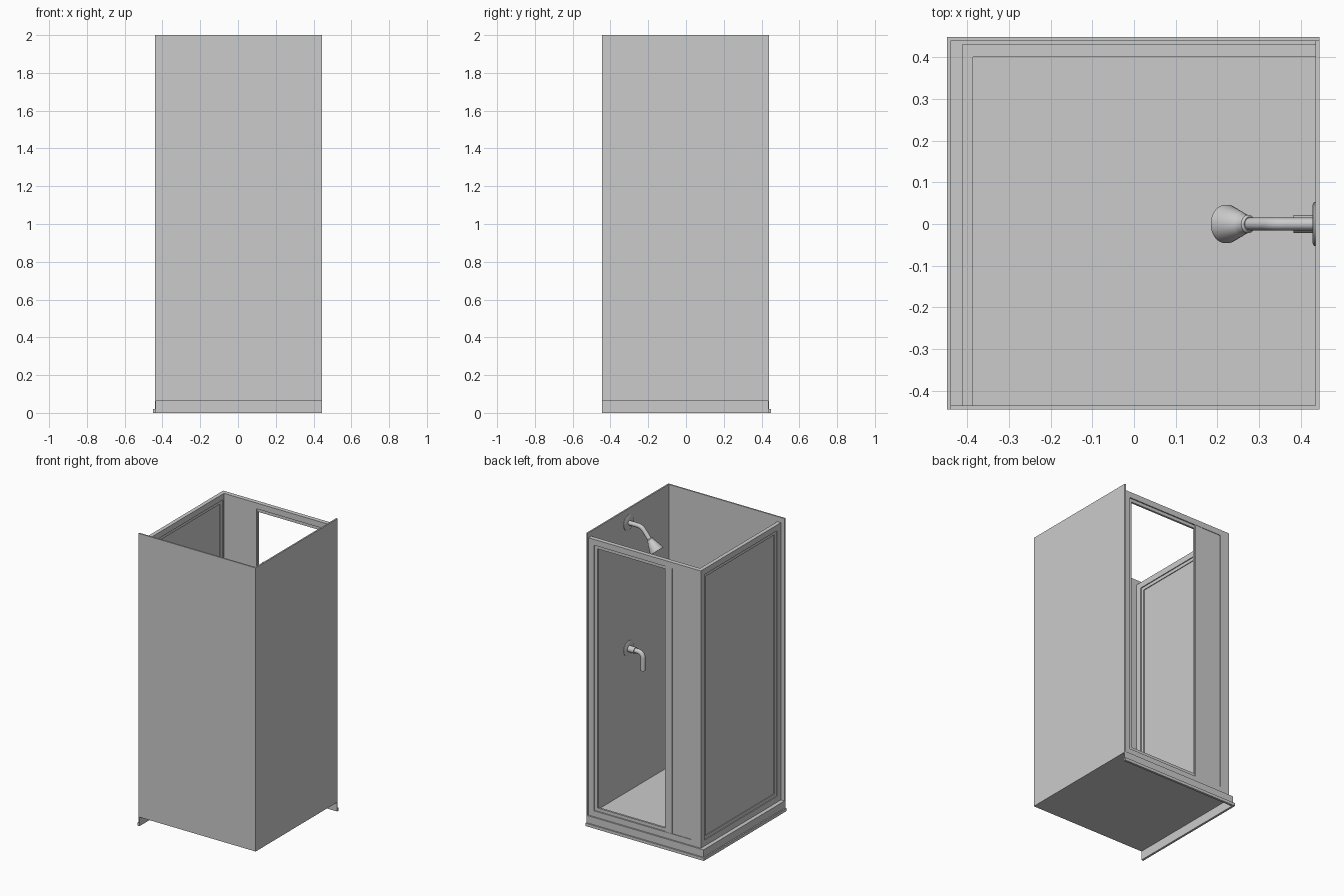
import bpy, bmesh, math
from mathutils import Vector, Matrix

if "Cube" in bpy.data.objects:
    bpy.data.objects.remove(bpy.data.objects["Cube"])


def boxes(name, bounds):
    """One object made of boxes given as (x0, x1, y0, y1, z0, z1)."""
    bm = bmesh.new()
    for x0, x1, y0, y1, z0, z1 in bounds:
        m = Matrix.Translation(((x0 + x1) / 2, (y0 + y1) / 2, (z0 + z1) / 2))
        m = m @ Matrix.Diagonal((x1 - x0, y1 - y0, z1 - z0, 1))
        bmesh.ops.create_cube(bm, size=1, matrix=m)
    me = bpy.data.meshes.new(name)
    bm.to_mesh(me)
    bm.free()
    ob = bpy.data.objects.new(name, me)
    bpy.context.collection.objects.link(ob)
    return ob


def frame(name, axis, a0, a1, d0, d1, z0, z1, w):
    """Rectangular frame; axis 'x' runs along x, 'y' runs along y, w = bar width."""
    bars = [(a0, a0 + w, z0, z1), (a1 - w, a1, z0, z1),
            (a0 + w, a1 - w, z0, z0 + w), (a0 + w, a1 - w, z1 - w, z1)]
    out = []
    for p, q, b, t in bars:
        out.append((p, q, d0, d1, b, t) if axis == 'x' else (d0, d1, p, q, b, t))
    return boxes(name, out)


def smooth(ob):
    bpy.ops.object.select_all(action='DESELECT')
    ob.select_set(True)
    bpy.context.view_layer.objects.active = ob
    bpy.ops.object.shade_smooth_by_angle(angle=math.radians(35))


def lathe(name, origin, direction, profile, n=32):
    """Closed turned part: profile of (distance along axis, radius)."""
    rot = Vector(direction).to_track_quat('Z', 'Y').to_matrix().to_4x4()
    m = Matrix.Translation(origin) @ rot
    bm = bmesh.new()
    rings = []
    for h, r in profile:
        rings.append([bm.verts.new(m @ Vector((r * math.cos(k * math.tau / n),
                                               r * math.sin(k * math.tau / n), h)))
                      for k in range(n)])
    for a, b in zip(rings, rings[1:]):
        for k in range(n):
            j = (k + 1) % n
            bm.faces.new((a[k], a[j], b[j], b[k]))
    bm.faces.new(rings[0][::-1])
    bm.faces.new(rings[-1])
    me = bpy.data.meshes.new(name)
    bm.to_mesh(me)
    bm.free()
    ob = bpy.data.objects.new(name, me)
    bpy.context.collection.objects.link(ob)
    smooth(ob)


def pipe(name, start, bend, end, drop, radius, r):
    """Tube along -x that turns down by the angle drop, in the plane y = 0."""
    pts = [start]
    t = radius * math.tan(drop / 2)
    for k in range(9):
        a = drop * k / 8
        pts.append((bend + t - radius * math.sin(a), start[2] - radius * (1 - math.cos(a))))
    path = [(start[0], 0, start[2])] + [(x, 0, z) for x, z in pts[1:]] + [end]
    cu = bpy.data.curves.new(name, 'CURVE')
    cu.dimensions = '3D'
    cu.bevel_depth = r
    cu.bevel_resolution = 4
    cu.use_fill_caps = True
    sp = cu.splines.new('POLY')
    sp.points.add(len(path) - 1)
    for p, c in zip(sp.points, path):
        p.co = (*c, 1)
    ob = bpy.data.objects.new(name, cu)
    bpy.context.collection.objects.link(ob)
    bpy.ops.object.select_all(action='DESELECT')
    ob.select_set(True)
    bpy.context.view_layer.objects.active = ob
    bpy.ops.object.convert(target='MESH')
    smooth(bpy.context.object)


# Tray: thin floor with hanging stepped skirts on the two open sides
boxes("tray_floor", [(-.44, .445, -.445, .44, .062, .07)])
boxes("left_skirt", [(-.44, -.434, -.445, .44, .02, .062),
                     (-.449, -.434, -.445, .449, 0, .02)])
boxes("back_skirt", [(-.434, .445, .434, .44, .02, .062),
                     (-.434, .445, .434, .449, 0, .02)])

# Solid walls
boxes("front_wall", [(-.44, .445, -.445, -.435, .07, 2)])
boxes("right_wall", [(.435, .445, -.435, .44, .07, 2)])

# Left side: framed fixed panel
Z0, Z1 = .07, 1.965
frame("left_frame", 'y', -.435, .43, -.413, -.386, Z0, Z1, .04)
frame("left_inner_frame", 'y', -.395, .39, -.407, -.392, Z0 + .04, Z1 - .04, .022)
boxes("left_panel", [(-.402, -.397, -.373, .368, .132, 1.903)])

# Back side: frame, doorway trim, stile and slid-open door panel
frame("back_frame", 'x', -.386, .435, .40, .43, Z0, Z1, .04)
boxes("back_corner_post", [(-.413, -.386, .39, .43, Z0, Z1)])
frame("doorway_trim", 'x', -.16, .395, .408, .422, Z0 + .04, Z1 - .04, .022)
boxes("door_stile", [(-.195, -.142, .403, .428, Z0 + .04, Z1 - .04)])
boxes("door_panel", [(-.346, -.195, .405, .426, Z0 + .04, Z1 - .04)])

# Shower arm and head
PLATE = [(-.006, .053), (.003, .053), (.007, .046)]
lathe("shower_plate", (.435, 0, 1.905), (-1, 0, 0), PLATE)
drop = math.radians(50)
axis = Vector((-math.cos(drop), 0, -math.sin(drop)))
corner = Vector((.335, 0, 1.905))
neck = corner + axis * .09
pipe("shower_arm", (.437, 0, 1.905), .335, tuple(neck + axis * .01), drop, .06, .015)
lathe("shower_head", neck, axis,
      [(0, .017), (.005, .022), (.022, .023), (.028, .027), (.082, .046), (.09, .046)])

# Tap: plate, collar and spout
lathe("tap_plate", (.435, 0, 1.045), (-1, 0, 0), PLATE)
lathe("tap_collar", (.437, 0, 1.045), (-1, 0, 0), [(0, .021), (.055, .021)])
pipe("tap_spout", (.43, 0, 1.045), .325, (.325, 0, .925), math.radians(90), .035, .016)
